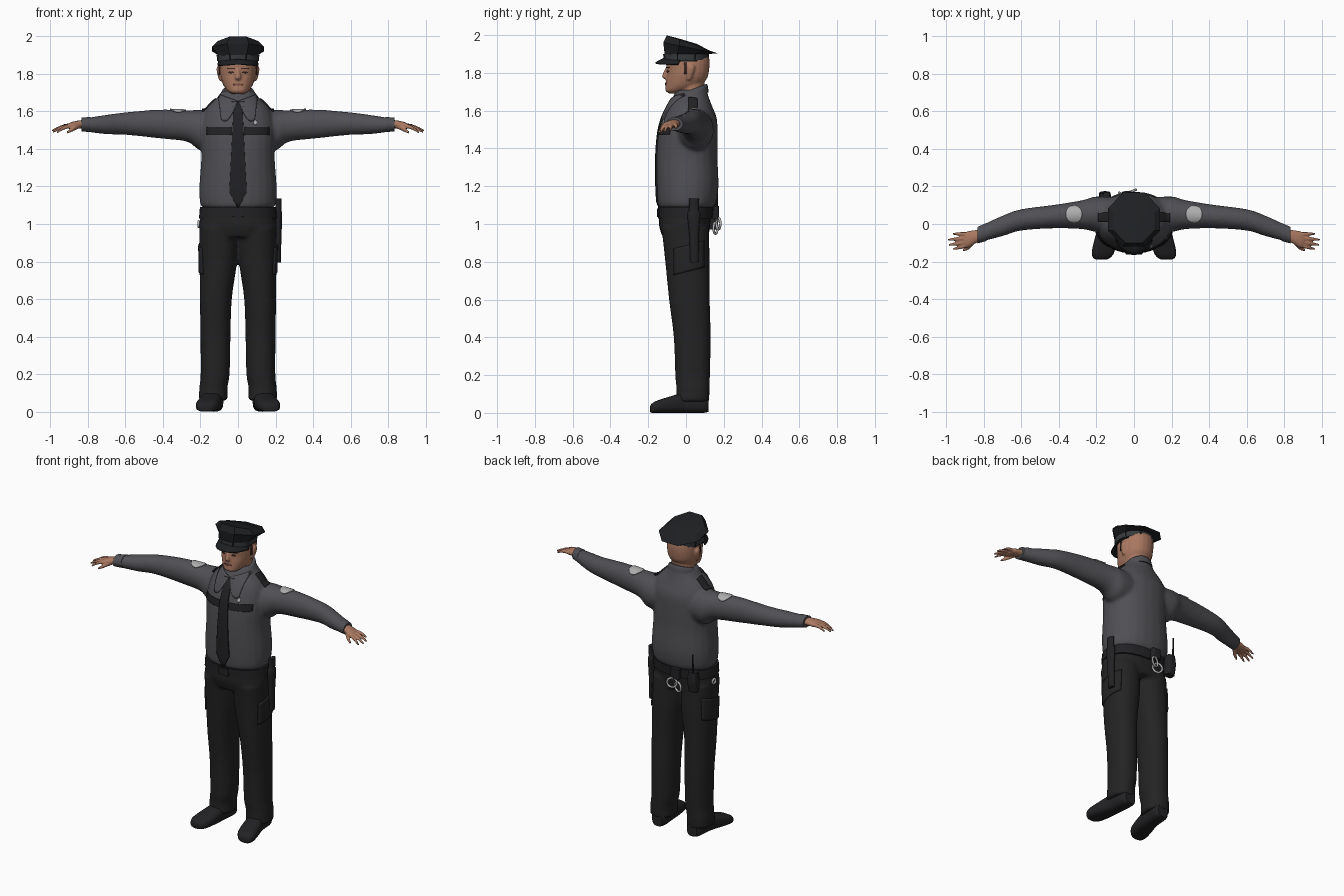
import bpy, bmesh, math
from mathutils import Vector
from mathutils.bvhtree import BVHTree

cube = bpy.data.objects.get("Cube")
if cube:
    bpy.data.objects.remove(cube)


def material(name, *rgb):
    m = bpy.data.materials.new(name)
    m.use_nodes = True
    m.diffuse_color = (*rgb, 1)
    bsdf = next(n for n in m.node_tree.nodes if n.type == "BSDF_PRINCIPLED")
    bsdf.inputs["Base Color"].default_value = (*rgb, 1)
    return m


SHIRT = material("shirt grey", .08, .08, .09)
TROUSER = material("trouser black", .017, .017, .018)
BLACK = material("black fabric", .016, .016, .018)
CAP = material("cap black", .013, .014, .016)
BAND = material("band grey", .04, .042, .048)
SKIN = material("skin", .4, .19, .12)
LIP = material("lip brown", .2, .075, .055)
HAIR = material("dark brown", .05, .025, .018)
PATCH = material("patch grey", .42, .42, .42)
SILVER = material("silver", .5, .5, .5)


def add_object(name, bm, mat, smooth=40):
    bmesh.ops.recalc_face_normals(bm, faces=bm.faces)
    mesh = bpy.data.meshes.new(name)
    bm.to_mesh(mesh)
    bm.free()
    obj = bpy.data.objects.new(name, mesh)
    bpy.context.collection.objects.link(obj)
    mesh.materials.append(mat)
    finish(obj, smooth)
    return obj


def finish(obj, smooth):
    bpy.ops.object.select_all(action="DESELECT")
    obj.select_set(True)
    bpy.context.view_layer.objects.active = obj
    bpy.ops.object.shade_smooth_by_angle(angle=math.radians(smooth))


def spline(rings, steps):
    """Catmull-Rom interpolation between ring tuples."""
    out = []
    for i in range(len(rings) - 1):
        p, q = rings[i], rings[i + 1]
        o, r = rings[max(i - 1, 0)], rings[min(i + 2, len(rings) - 1)]
        for k in range(steps):
            t = k / steps
            out.append([b + t / 2 * (c - a + t * (2 * a - 5 * b + 4 * c - d + t * (3 * (b - c) + d - a)))
                        for a, b, c, d in zip(o, p, q, r)])
    return out + [list(rings[-1])]


def loft(bm, rings, axis="Z", sides=24, power=2, steps=4, phase=0, caps=True):
    """Skin elliptical rings (x, y, z, half width, half depth, tilt)."""
    u, v = {"Z": (0, 1), "X": (1, 2), "Y": (0, 2)}[axis]
    w = "XYZ".index(axis)
    rows = []
    for ring in spline([(*r, 0)[:6] for r in rings], steps):
        row = []
        for i in range(sides):
            a = math.tau * (i + phase) / sides
            c, s = [math.copysign(abs(f) ** (2 / power), f) for f in (math.cos(a), math.sin(a))]
            co = list(ring[:3])
            co[u] += ring[3] * c
            co[v] += ring[4] * s
            co[w] += ring[5] * ring[4] * s
            row.append(bm.verts.new(co))
        rows.append(row)
    for p, q in zip(rows, rows[1:]):
        for i in range(sides):
            j = (i + 1) % sides
            bm.faces.new((p[i], p[j], q[j], q[i]))
    if caps:
        bm.faces.new(rows[0])
        bm.faces.new(rows[-1])


def part(name, mat, rings, smooth=40, **kw):
    bm = bmesh.new()
    loft(bm, rings, **kw)
    return add_object(name, bm, mat, smooth)


def fuse(name, bm, mat, voxel, relax):
    """Blend overlapping volumes into one skin."""
    obj = add_object(name, bm, mat)
    mod = obj.modifiers.new("Blend", "REMESH")
    mod.mode, mod.voxel_size = "VOXEL", voxel
    mod = obj.modifiers.new("Relax", "SMOOTH")
    mod.factor, mod.iterations = .5, relax
    deps = bpy.context.evaluated_depsgraph_get()
    mesh = bpy.data.meshes.new_from_object(obj.evaluated_get(deps))
    obj.modifiers.clear()
    obj.data = mesh
    if not mesh.materials:
        mesh.materials.append(mat)
    finish(obj, 60)
    return obj


def drape(name, target, mat, shape, origin, aim, n=10, thick=.006):
    """Lay a thin plate over a surface; shape maps the square to 2D, origin to 3D."""
    tree = BVHTree.FromPolygons([v.co for v in target.data.vertices],
                                [p.vertices for p in target.data.polygons])
    bm = bmesh.new()
    aim = Vector(aim)
    grid = []
    for i in range(n + 1):
        for j in range(n + 1):
            start = Vector(origin(*shape(2 * i / n - 1, 2 * j / n - 1)))
            hit = tree.ray_cast(start, aim)[0] or tree.find_nearest(start + aim * .85)[0]
            grid.append(bm.verts.new(hit - aim * .003))
    for i in range(n):
        for j in range(n):
            k = i * (n + 1) + j
            bm.faces.new((grid[k], grid[k + 1], grid[k + n + 2], grid[k + n + 1]))
    obj = add_object(name, bm, mat)
    mod = obj.modifiers.new("Thickness", "SOLIDIFY")
    mod.thickness, mod.offset = thick, 0
    return obj


def rect(cx, cy, w, h):
    return lambda u, v: (cx + w * u, cy + h * v)


def disc(cx, cy, w, h):
    return lambda u, v: (cx + w * u * math.sqrt(1 - v * v / 2), cy + h * v * math.sqrt(1 - u * u / 2))


def front(x, z):
    return x, -1, z


def above(x, y):
    return x, y, 2.5


AHEAD, DOWN = (0, 1, 0), (0, 0, -1)

# Shirt: torso blended with both sleeves
bm = bmesh.new()
loft(bm, [(0, 0, 1.085, .185, .14), (0, .005, 1.11, .202, .155), (0, .008, 1.2, .206, .164),
          (0, .005, 1.35, .196, .162), (0, .01, 1.48, .2, .157), (0, .018, 1.56, .19, .145),
          (0, .02, 1.62, .165, .12), (0, .025, 1.67, .115, .096), (0, .03, 1.71, .085, .08)], power=2.2)
for s in (-1, 1):
    loft(bm, [(s * .08, .05, 1.5, .09, .1), (s * .2, .052, 1.5, .095, .108), (s * .27, .05, 1.522, .078, .084),
              (s * .42, .04, 1.533, .063, .077), (s * .6, .022, 1.535, .057, .06),
              (s * .7, -.01, 1.53, .055, .052), (s * .83, -.057, 1.528, .042, .034)], axis="X")
shirt = fuse("shirt", bm, SHIRT, .011, 4)

# Trousers: hips blended with both legs
bm = bmesh.new()
loft(bm, [(0, 0, 1.1, .188, .138), (0, -.008, 1.0, .206, .136), (0, -.002, .93, .2, .122)], power=2.3)
for s in (-1, 1):
    loft(bm, [(s * .1, -.005, .98, .105, .125), (s * .105, .008, .8, .1, .118), (s * .118, .018, .6, .085, .108),
              (s * .12, .033, .4, .08, .098), (s * .122, .035, .2, .077, .092), (s * .131, .037, .13, .075, .088),
              (s * .132, .035, .06, .077, .088)], power=2.2)
trousers = fuse("trousers", bm, TROUSER, .011, 3)

# Shoes, hands, cuffs, thigh pockets, shoulder details
for s, side in ((-1, "right"), (1, "left")):
    part(side + "_shoe", BLACK, [(s * .125, .118, .045, .035, .04), (s * .128, .09, .052, .05, .052),
                                 (s * .135, 0, .055, .052, .055), (s * .15, -.08, .044, .06, .044),
                                 (s * .165, -.15, .033, .06, .033), (s * .172, -.18, .025, .045, .025),
                                 (s * .174, -.19, .02, .025, .016)], axis="Y", power=2.8)
    bm = bmesh.new()
    loft(bm, [(s * .8, -.053, 1.53, .03, .023), (s * .84, -.066, 1.531, .035, .022),
              (s * .885, -.082, 1.525, .044, .019), (s * .905, -.088, 1.521, .038, .014)], axis="X", sides=16)
    for dy, tx, ty, tz in ((.03, .965, -.052, 1.505), (.01, .99, -.084, 1.497),
                           (-.01, .988, -.112, 1.49), (-.028, .965, -.134, 1.487)):
        base = Vector((.885, -.085 + dy, 1.524))
        tip = Vector((tx, ty, tz))
        mid = base.lerp(tip, .5) + Vector((0, 0, .008))
        loft(bm, [(s * p.x, p.y, p.z, r, r) for p, r in ((base, .012), (mid, .0105), (tip, .006))],
             axis="X", sides=10)
    loft(bm, [(s * .845, -.085, 1.523, .016, .014), (s * .88, -.122, 1.505, .013, .012),
              (s * .912, -.14, 1.487, .007, .007)], axis="X", sides=10)
    fuse(side + "_hand", bm, SKIN, .005, 2)
    part(side + "_cuff", SHIRT, [(s * .785, -.042, 1.53, .048, .041), (s * .835, -.06, 1.53, .044, .036)],
         axis="X", steps=1)
    drape(side + "_thigh_pocket", trousers, TROUSER, lambda u, v: (.015 + .08 * u, .82 + .07 * v + .02 * u),
          lambda y, z: (s, y, z), (-s, 0, 0), thick=.009)
    drape(side + "_sleeve_patch", shirt, PATCH, disc(s * .32, .052, .043, .045), above, DOWN)
    drape(side + "_epaulet", shirt, BLACK, rect(s * .155, .035, .036, .024), above, DOWN, thick=.009)
    drape(side + "_collar_wing", shirt, SHIRT,
          lambda u, v: (s * (.052 + .045 * u + .008 * u * v),
                        1.672 + .02 * u + (v - 1) * (.012 + .035 * (u + 1) * (1.3 - .5 * u))),
          front, AHEAD, thick=.009)
    drape(side + "_chest_strap", shirt, BLACK, rect(s * .1, 1.495, .066, .021), front, AHEAD)

# Collar stand, tie and badge
part("collar", SHIRT, [(0, .028, 1.675, .096, .092, .25), (0, .03, 1.705, .086, .084, .38),
                       (0, .03, 1.712, .078, .076, .38)], steps=2)


def tie_shape(u, v):
    z = 1.37 + .28 * v
    w = .046 - .024 * (v + .7) / 1.7 if v > -.7 else .006 + .04 * (v + 1) / .3
    return u * (w + (.012 if v > .85 else 0)), z


drape("tie", shirt, BLACK, tie_shape, front, AHEAD, n=20, thick=.009)
drape("badge", shirt, SILVER, disc(.092, 1.54, .009, .012), front, AHEAD, n=4)

# Head with neck, nose and ears
bm = bmesh.new()
loft(bm, [(0, -.06, 1.692, .03, .03), (0, -.048, 1.705, .052, .06), (0, -.018, 1.73, .073, .09),
          (0, .001, 1.765, .088, .107), (0, .009, 1.8, .096, .111), (0, .01, 1.86, .098, .115),
          (0, .01, 1.92, .088, .105)], power=2.2)
loft(bm, [(0, .03, 1.64, .07, .065), (0, .03, 1.78, .07, .068)])
loft(bm, [(0, -.098, 1.825, .01, .012), (0, -.109, 1.782, .017, .018), (0, -.103, 1.768, .014, .012)], sides=12)
for s in (-1, 1):
    loft(bm, [(s * .092, .015, 1.762, .008, .01), (s * .1, .022, 1.8, .011, .019),
              (s * .102, .026, 1.832, .012, .02), (s * .095, .022, 1.847, .008, .012)], sides=12)
head = fuse("head", bm, SKIN, .006, 2)
for s, side in ((-1, "right"), (1, "left")):
    drape(side + "_eye", head, HAIR, disc(s * .037, 1.808, .013, .005), front, AHEAD, n=6, thick=.003)
    drape(side + "_eyebrow", head, HAIR, rect(s * .038, 1.828, .02, .003), front, AHEAD, n=4, thick=.003)
    drape(side + "_sideburn", head, HAIR, rect(-.004, 1.825, .006, .03),
          lambda y, z: (s, y, z), (-s, 0, 0), n=4, thick=.003)
drape("lips", head, LIP, disc(0, 1.743, .027, .006), front, AHEAD, n=6, thick=.003)

# Peaked cap: faceted crown, band, drooping visor
part("cap_crown", CAP, [(0, 0, 1.86, .11, .12), (0, .002, 1.9, .115, .125), (0, .024, 1.932, .15, .156, -.2),
                        (0, .014, 1.957, .118, .125, -.36), (0, .012, 1.967, .05, .05, -.3)],
     sides=8, steps=1, phase=.5, smooth=20)
part("cap_band", BAND, [(0, 0, 1.868, .111, .119), (0, .001, 1.9, .114, .122)], steps=1)
bm = bmesh.new()
rows = []
for k in range(4):
    t = k / 3
    angles = [math.radians(-75 + 10 * i) for i in range(16)]
    rows.append([bm.verts.new(((.108 + .006 * t) * math.sin(a), -(.112 + .052 * t) * math.cos(a),
                               1.882 - .016 * t - .01 * t * t - .012 * abs(math.sin(a)))) for a in angles])
for p, q in zip(rows, rows[1:]):
    for i in range(len(p) - 1):
        bm.faces.new((p[i], p[i + 1], q[i + 1], q[i]))
visor = add_object("cap_visor", bm, CAP)
visor.modifiers.new("Thickness", "SOLIDIFY").thickness = .007

# Duty belt with buckle, baton, radio, restraints and key ring
part("belt", BLACK, [(0, -.003, 1.03, .208, .144), (0, -.001, 1.09, .203, .147)], steps=1, power=2.3)
part("buckle", BLACK, [(0, -.148, 1.037, .035, .006), (0, -.148, 1.083, .035, .006)], steps=1, power=6)
part("baton", BLACK, [(.212, .045, .795, .016, .022), (.214, .043, .95, .018, .026), (.215, .042, 1.01, .02, .032),
                      (.215, .042, 1.06, .02, .034), (.215, .042, 1.07, .017, .026),
                      (.217, .042, 1.135, .016, .027)], sides=16, steps=2)
part("radio", BLACK, [(-.155, .14, .97, .028, .024), (-.155, .145, 1.04, .032, .03),
                      (-.155, .145, 1.1, .026, .024)], sides=16, power=4, steps=2)
part("radio_antenna", BLACK, [(-.165, .163, 1.09, .006, .006), (-.165, .165, 1.22, .004, .004)], sides=8, steps=1)
part("restraint_case", BLACK, [(-.035, .155, 1.03, .03, .02), (-.035, .155, 1.095, .03, .02)], steps=1, power=4)


def ring(name, at, radius, turn):
    bpy.ops.mesh.primitive_torus_add(location=at, rotation=(math.pi / 2, 0, turn), major_radius=radius,
                                     minor_radius=.0065, major_segments=20, minor_segments=8)
    obj = bpy.context.object
    obj.name = name
    obj.data.materials.append(SILVER)
    finish(obj, 60)


for s, side in ((-1, "right"), (1, "left")):
    ring(side + "_restraint_ring", (-.035 + s * .016, .164 + s * .008, .99 + s * .012), .03, s * .35)
ring("key_ring", (-.21, .01, 1.0), .015, math.pi / 2)
